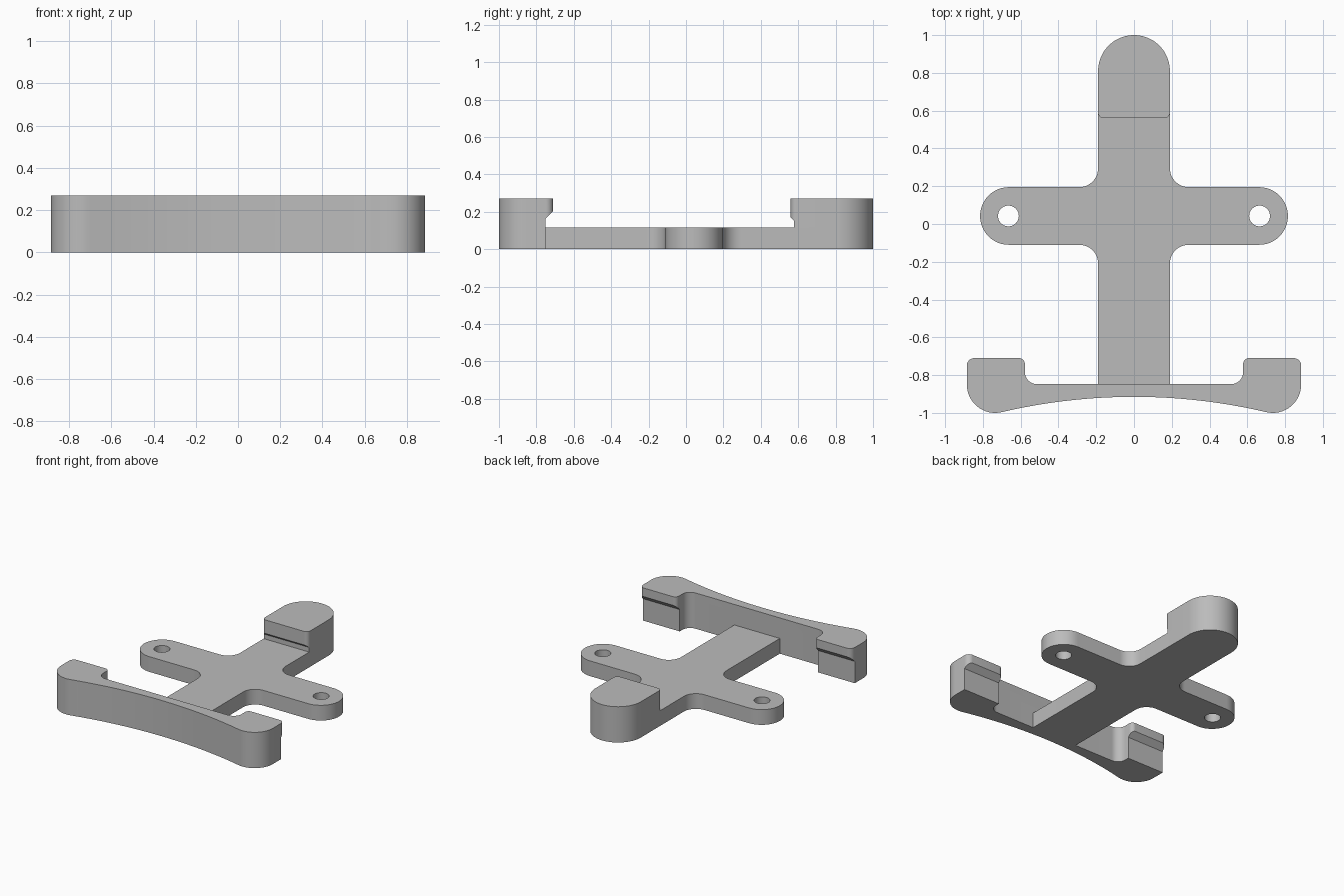
import bpy, bmesh, math
from mathutils import Vector

if "Cube" in bpy.data.objects:
    bpy.data.objects.remove(bpy.data.objects["Cube"], do_unlink=True)

GREY = bpy.data.materials.new("plain grey")
GREY.use_nodes = True
GREY.diffuse_color = (0.5, 0.5, 0.5, 1)
GREY.node_tree.nodes["Principled BSDF"].inputs["Base Color"].default_value = (0.5, 0.5, 0.5, 1)

HEIGHT, PLATE = 0.27, 0.115


def rounded(corners, steps=12):
    """Outline from (x, y, radius) corners, each rounded by its radius."""
    out = []
    for i, (x, y, r) in enumerate(corners):
        p = Vector((x, y))
        if r == 0:
            out.append(p)
            continue
        a = (Vector(corners[i - 1][:2]) - p).normalized()
        b = (Vector(corners[(i + 1) % len(corners)][:2]) - p).normalized()
        half = a.angle(b) / 2
        centre = p + (a + b).normalized() * (r / math.sin(half))
        start = p + a * (r / math.tan(half)) - centre
        end = p + b * (r / math.tan(half)) - centre
        sweep = end.angle_signed(start)
        for k in range(steps + 1):
            t = sweep * k / steps
            c, s = math.cos(t), math.sin(t)
            out.append(centre + Vector((c * start.x - s * start.y, s * start.x + c * start.y)))
    return out


def prism(name, outline, low, high, place):
    """Extrude an outline between two levels; place maps (u, v, level) to a point."""
    bm = bmesh.new()
    bottom = bm.faces.new([bm.verts.new(place(u, v, low)) for u, v in outline])
    shift = Vector(place(0, 0, high)) - Vector(place(0, 0, low))
    ext = bmesh.ops.extrude_face_region(bm, geom=[bottom], use_keep_orig=True)
    bmesh.ops.translate(bm, vec=shift, verts=[v for v in ext["geom"] if isinstance(v, bmesh.types.BMVert)])
    bmesh.ops.remove_doubles(bm, verts=bm.verts, dist=1e-4)
    bmesh.ops.recalc_face_normals(bm, faces=bm.faces)
    mesh = bpy.data.meshes.new(name)
    bm.to_mesh(mesh)
    bm.free()
    mesh.materials.append(GREY)
    obj = bpy.data.objects.new(name, mesh)
    bpy.context.collection.objects.link(obj)
    return obj


def upright(u, v, level):
    return (u, v, level)


def sideways(u, v, level):
    return (level, u, v)


def combine(target, other, operation):
    """Apply a boolean to target and discard the other object."""
    mod = target.modifiers.new(operation.lower(), "BOOLEAN")
    mod.object, mod.operation, mod.solver = other, operation, "EXACT"
    bpy.context.view_layer.objects.active = target
    bpy.ops.object.modifier_apply(modifier=mod.name)
    bpy.data.objects.remove(other, do_unlink=True)


def mirrored(half):
    return half + [(-x, *rest) for x, *rest in reversed(half)]


# Cross-shaped base plate with rounded arms and filleted inner corners
stem, arm, arm_low, arm_high = 0.19, 0.815, -0.11, 0.195
plate_half = [(stem, -0.88, 0), (stem, arm_low, 0.1), (arm, arm_low, 0.152), (arm, arm_high, 0.152),
              (stem, arm_high, 0.1), (stem, 0.7, 0)]
bracket = prism("bracket", rounded(mirrored(plate_half)), 0, PLATE, upright)

# Screw holes in the arms
hole_y = (arm_low + arm_high) / 2
for side in (-1, 1):
    ring = [(side * 0.665 + 0.055 * math.cos(math.tau * i / 40), hole_y + 0.055 * math.sin(math.tau * i / 40))
            for i in range(40)]
    combine(bracket, prism("hole_cutter", ring, -0.1, 0.3, upright), "DIFFERENCE")

# Round-ended rear hook, undercut below its lip
hook = prism("rear_hook", rounded(mirrored([(stem, 0.56, 0.03), (stem, 1.0, 0.19)]), 20), 0, HEIGHT, upright)
undercut = [(0.578, -0.1), (0.578, 0.15), (0.518, 0.21), (0.4, 0.21), (0.4, -0.1)]
combine(hook, prism("hook_cutter", undercut, -1, 1, sideways), "DIFFERENCE")

# Front clip: bowed bar with a bulbous jaw at each end
bow_r, jaw_r, jaw_x, jaw_y, bow_top = 3.07, 0.15, 0.735, -0.85, -0.915
tangent = math.atan2(jaw_x, jaw_y - bow_top + bow_r)
bow = [(bow_r * math.sin(tangent * i / 14), bow_top - bow_r + bow_r * math.cos(tangent * i / 14), 0)
       for i in range(15)]
first = -math.pi / 2 - tangent
bulb = [(jaw_x + jaw_r * math.cos(first * (1 - i / 16)), jaw_y + jaw_r * math.sin(first * (1 - i / 16)), 0)
        for i in range(1, 17)]
clip_half = bow + bulb + [(0.885, -0.71, 0.04), (0.578, -0.71, 0.03), (0.578, -0.848, 0.065)]
outline = clip_half + [(-x, y, r) for x, y, r in reversed(clip_half[1:])]
clip = prism("front_clip", rounded(outline), 0, HEIGHT, upright)
undercut = [(-0.75, -0.1), (-0.75, 0.165), (-0.69, 0.225), (-0.6, 0.225), (-0.6, -0.1)]
combine(clip, prism("clip_cutter", undercut, -1.5, 1.5, sideways), "DIFFERENCE")

# Fuse the parts into one body
combine(bracket, hook, "UNION")
combine(bracket, clip, "UNION")

# Smooth the curved walls, keep edges sharp
bpy.ops.object.select_all(action="DESELECT")
bracket.select_set(True)
bpy.context.view_layer.objects.active = bracket
bpy.ops.object.shade_smooth_by_angle(angle=math.radians(30))
